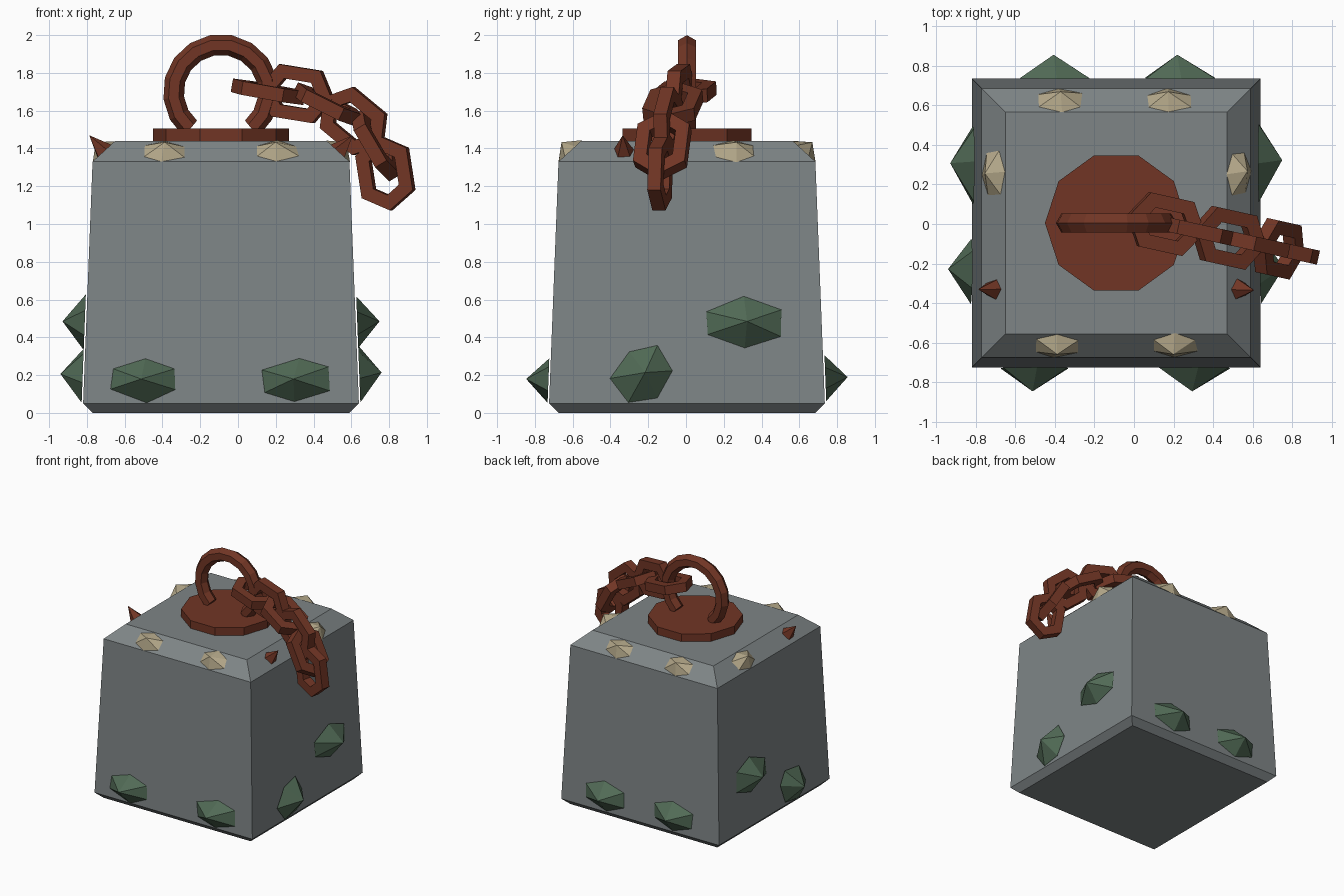
import bpy, bmesh, random
from math import radians, cos, sin, pi
from mathutils import Matrix, Vector

random.seed(4)
if "Cube" in bpy.data.objects:
    bpy.data.objects.remove(bpy.data.objects["Cube"])


def material(name, rgb):
    m = bpy.data.materials.new(name)
    m.use_nodes = True
    colour = (*rgb, 1)
    m.diffuse_color = colour
    bsdf = m.node_tree.nodes["Principled BSDF"]
    bsdf.inputs["Base Color"].default_value = colour
    bsdf.inputs["Roughness"].default_value = 0.9
    return m


STONE = material("grey stone", (0.21, 0.235, 0.24))
RUST = material("rusty iron", (0.165, 0.036, 0.018))
MOSS = material("moss green", (0.082, 0.145, 0.092))
SHELL = material("pale shell", (0.46, 0.395, 0.255))

CENTRE = Vector((-0.09, 0.005, 0))


def loft(name, loops, mat, matrix=Matrix(), ring=False):
    """Skin a row of equal loops; close it into a ring or cap both ends."""
    bm = bmesh.new()
    rows = [[bm.verts.new(p) for p in loop] for loop in loops]
    pairs = list(zip(rows, rows[1:]))
    if ring:
        pairs.append((rows[-1], rows[0]))
    else:
        bm.faces.new(rows[0])
        bm.faces.new(rows[-1])
    n = len(rows[0])
    for a, b in pairs:
        for i in range(n):
            j = (i + 1) % n
            bm.faces.new((a[i], a[j], b[j], b[i]))
    return finish(name, bm, mat, matrix)


def finish(name, bm, mat, matrix):
    bmesh.ops.recalc_face_normals(bm, faces=bm.faces)
    mesh = bpy.data.meshes.new(name)
    bm.to_mesh(mesh)
    bm.free()
    mesh.materials.append(mat)
    obj = bpy.data.objects.new(name, mesh)
    obj.matrix_world = matrix
    bpy.context.collection.objects.link(obj)
    return obj


def polygon(radius, sides, z, start=0.0):
    return [(radius * cos(start + 2 * pi * i / sides),
             radius * sin(start + 2 * pi * i / sides), z) for i in range(sides)]


# Tapered block with bevelled top and bottom
profile = [(0.68, 0), (0.73, 0.05), (0.68, 1.33), (0.56, 1.44)]
loft("stone_block", [polygon(h * 2 ** 0.5, 4, z, pi / 4) for h, z in profile],
     STONE, Matrix.Translation(CENTRE))

# Ten-sided iron plate
loft("iron_plate", [polygon(0.36, 10, z) for z in (1.43, 1.505)],
     RUST, Matrix.Translation(CENTRE))

# Open lifting ring with a hexagonal section
arc = []
for k in range(14):
    a = radians(-50 + 280 * k / 13)
    loop = []
    for s in range(6):
        t = s * pi / 3
        r = 0.252 + 0.055 * cos(t)
        loop.append((r * cos(a), 0.055 * sin(t), r * sin(a)))
    arc.append(loop)
loft("lifting_ring", arc, RUST, Matrix.Translation(CENTRE + Vector((0, 0, 1.698))))


# Chain of six-sided links, each turned a quarter from the last
def link_outline(tip, shoulder, half):
    return [(tip, 0), (shoulder, half), (-shoulder, half),
            (-tip, 0), (-shoulder, -half), (shoulder, -half)]


OUTER = link_outline(0.2, 0.113, 0.14)
INNER = link_outline(0.118, 0.074, 0.07)
T = 0.036
link_loops = [[(*o, -T), (*o, T), (*i, T), (*i, -T)] for o, i in zip(OUTER, INNER)]
chain = [(0.16, 1.70, 10), (0.312, 1.69, 9), (0.478, 1.63, 26),
         (0.612, 1.545, 39), (0.73, 1.415, 59), (0.78, 1.27, 81)]
for n, (x, z, pitch) in enumerate(chain):
    m = (Matrix.Translation((x, -0.22 * (x - 0.16), z))
         @ Matrix.Rotation(radians(-12.5), 4, 'Z')
         @ Matrix.Rotation(radians(pitch), 4, 'Y')
         @ Matrix.Rotation(radians(90 * (n % 2)), 4, 'X'))
    loft(f"chain_link_{n + 1}", link_loops, RUST, m, ring=True)


# Faceted growths: a rough polygon base with one raised tip
def growth(name, mat, yaw, along, out, z, lean, size, height, sides=6, twist=0, rough=0.1):
    wide, tall = size
    bm = bmesh.new()
    base = []
    for i in range(sides):
        a = pi / 2 + 2 * pi * i / sides + random.uniform(-rough, rough)
        k = 1 + random.uniform(-rough, rough) * 0.6
        base.append(bm.verts.new((wide * k * cos(a), tall * k * sin(a), 0)))
    tip = bm.verts.new((random.uniform(-rough, rough) * wide, 0, height))
    bm.faces.new(base)
    for i in range(sides):
        bm.faces.new((base[i], base[(i + 1) % sides], tip))
    m = (Matrix.Translation(CENTRE) @ Matrix.Rotation(radians(yaw), 4, 'Z')
         @ Matrix.Translation((along, -out, z))
         @ Matrix.Rotation(radians(90 - lean), 4, 'X')
         @ Matrix.Rotation(radians(twist), 4, 'Z'))
    finish(name, bm, mat, m)


def moss(name, yaw, along, z, size, twist=0):
    out = 0.738 - (z - 0.05) * 0.039
    growth(name, MOSS, yaw, along, out, z, 2.2, size, 0.118, twist=twist)


FRONT, LEFT, BACK, RIGHT = 0, 90, 180, 270

# Moss low on the walls
for n, along in enumerate((-0.41, 0.40)):
    moss(f"front_moss_{n + 1}", FRONT, along, 0.175, (0.195, 0.118))
for n, along in enumerate((-0.325, 0.315)):
    moss(f"back_moss_{n + 1}", BACK, along, 0.185, (0.21, 0.118))
for side, yaw, sign in (("left", LEFT, 1), ("right", RIGHT, -1)):
    moss(f"{side}_upper_moss", yaw, sign * 0.3, 0.48, (0.225, 0.14))
    moss(f"{side}_lower_moss", yaw, sign * -0.235, 0.2, (0.175, 0.15), sign * 35)


# Shells and rusty spikes along the top bevel
def on_bevel(name, mat, yaw, along, size, height, sides):
    growth(name, mat, yaw, along, 0.62, 1.385, 47.5, size, height, sides)


SHELL_SIZE = (0.125, 0.082)
for n, along in enumerate((-0.305, 0.295)):
    on_bevel(f"front_shell_{n + 1}", SHELL, FRONT, along, SHELL_SIZE, 0.065, 6)
for n, along in enumerate((-0.27, 0.28)):
    on_bevel(f"back_shell_{n + 1}", SHELL, BACK, along, SHELL_SIZE, 0.065, 6)
for side, yaw, sign in (("left", LEFT, 1), ("right", RIGHT, -1)):
    on_bevel(f"{side}_shell", SHELL, yaw, sign * 0.25, SHELL_SIZE, 0.065, 6)
    on_bevel(f"{side}_spike", RUST, yaw, sign * -0.335, (0.052, 0.055), 0.115, 5)
